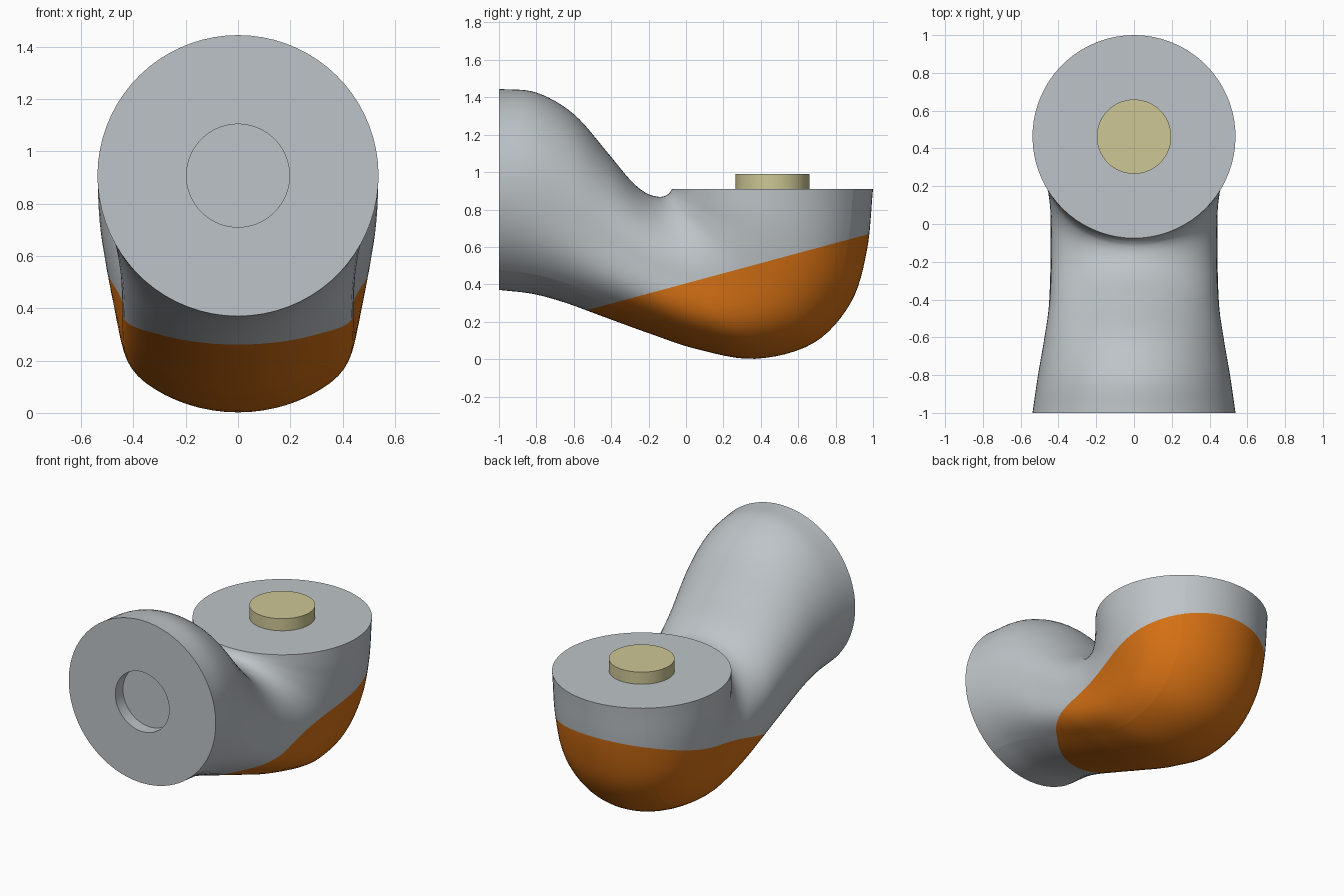
import bpy, bmesh, math
from mathutils import Vector

cube = bpy.data.objects.get("Cube")
if cube:
    bpy.data.objects.remove(cube, do_unlink=True)


def material(name, rgb):
    m = bpy.data.materials.new(name)
    m.use_nodes = True
    m.diffuse_color = (*rgb, 1)
    m.node_tree.nodes["Principled BSDF"].inputs["Base Color"].default_value = (*rgb, 1)
    return m


GREY = material("light grey", (0.515, 0.552, 0.578))
ORANGE = material("orange", (0.66, 0.162, 0.007))
TAN = material("tan", (0.61, 0.57, 0.30))

R = 0.5375                      # radius of both round ends
PIN = 0.197                     # radius of the pin and its socket
CREASE = math.asin(0.32 / R)    # where the outer strip meets the sides
N_STRIP, N_SIDE, STEPS = 14, 58, 6

# Key sections: inner y, z, outer y, z, half width
KEYS = [
    (-1.00, 1.445, -1.00, 0.370, 0.5375),
    (-0.80, 1.425, -0.82, 0.349, 0.510),
    (-0.60, 1.310, -0.65, 0.303, 0.478),
    (-0.42, 1.105, -0.45, 0.230, 0.450),
    (-0.30, 0.960, -0.20, 0.139, 0.440),
    (-0.22, 0.892, 0.06, 0.053, 0.438),
    (-0.16, 0.870, 0.37, 0.002, 0.445),
    (-0.12, 0.870, 0.68, 0.085, 0.470),
    (-0.095, 0.883, 0.88, 0.300, 0.505),
    (-0.080, 0.900, 0.967, 0.580, 0.530),
    (-0.075, 0.910, 1.00, 0.910, 0.5375),
]


def spline(keys, steps):
    """Smooth curve through the keys."""
    k = [Vector(p) for p in keys]
    k = [2 * k[0] - k[1]] + k + [2 * k[-1] - k[-2]]
    out = []
    for a, b, c, d in zip(k, k[1:], k[2:], k[3:]):
        for s in range(steps):
            t = s / steps
            out.append(b + 0.5 * t * ((c - a) + t * ((2 * a - 5 * b + 4 * c - d)
                                                   + t * (3 * (b - c) + d - a))))
    return out + [k[-2]]


angles = [-CREASE + 2 * CREASE * i / N_STRIP for i in range(N_STRIP)]
angles += [CREASE + (2 * math.pi - 2 * CREASE) * i / N_SIDE for i in range(N_SIDE)]


def section(key):
    """Closed outline: a constant outer arc with sides fitted to the half width."""
    iy, iz, oy, oz, w = key
    inner, outer = Vector((0, iy, iz)), Vector((0, oy, oz))
    length = (inner - outer).length
    axis = (inner - outer) / length
    depth = R * (1 - math.cos(CREASE))
    pts = []
    for a in angles:
        off = a if a <= math.pi else 2 * math.pi - a
        x, d = R * math.sin(a), R * (1 - math.cos(a))
        if off > CREASE:
            t = min(1, (off - CREASE) / (math.pi / 2 - CREASE))
            x *= 1 + (w / R - 1) * t * t * (3 - 2 * t)
            d = depth + (length - depth) * (math.cos(CREASE) - math.cos(a)) / (math.cos(CREASE) + 1)
        pts.append(outer + axis * d + Vector((x, 0, 0)))
    return pts


# Elbow body
bm = bmesh.new()
rings = [[bm.verts.new(p) for p in section(k)] for k in spline(KEYS, STEPS)]


def bridge(a, b):
    n = len(a)
    return [bm.faces.new((a[j], a[(j + 1) % n], b[(j + 1) % n], b[j])) for j in range(n)]


def sharpen(ring):
    for j, v in enumerate(ring):
        bm.edges.get((v, ring[j - 1])).smooth = False


for a, b in zip(rings, rings[1:]):
    for f in bridge(a, b):
        f.smooth = True
    for j in (0, N_STRIP):
        bm.edges.get((a[j], b[j])).smooth = False

# Front face with a round socket, and the flat top seat
mid = Vector((0, -1, 0.9075))
mouth = [bm.verts.new(mid + (v.co - mid) * PIN / R) for v in rings[0]]
floor = [bm.verts.new(v.co + Vector((0, 0.08, 0))) for v in mouth]
bridge(rings[0], mouth)
for f in bridge(mouth, floor):
    f.smooth = True
bm.faces.new(floor)
bm.faces.new(rings[-1])
for ring in (rings[0], mouth, floor, rings[-1]):
    sharpen(ring)

# Orange underside below a sloping cut
point, normal = Vector((0, 0, 0.405)), Vector((0, -0.27, 1)).normalized()
bmesh.ops.bisect_plane(bm, geom=bm.verts[:] + bm.edges[:] + bm.faces[:], dist=1e-5,
                       plane_co=point, plane_no=normal)
bmesh.ops.recalc_face_normals(bm, faces=bm.faces[:])
for f in bm.faces:
    low = (f.calc_center_median() - point).dot(normal) < 0
    f.material_index = 1 if low and f.smooth else 0
    if f.calc_center_median().y < -0.9:
        f.material_index = 0

mesh = bpy.data.meshes.new("elbow_body")
bm.to_mesh(mesh)
bm.free()
mesh.materials.append(GREY)
mesh.materials.append(ORANGE)
body = bpy.data.objects.new("elbow_body", mesh)
bpy.context.collection.objects.link(body)

# Connecting pin on the top seat
bpy.ops.mesh.primitive_cylinder_add(vertices=64, radius=PIN, depth=0.09,
                                    location=(0, 0.4625, 0.945))
pin = bpy.context.object
pin.name = "top_pin"
pin.data.materials.append(TAN)
bpy.ops.object.shade_smooth_by_angle()
